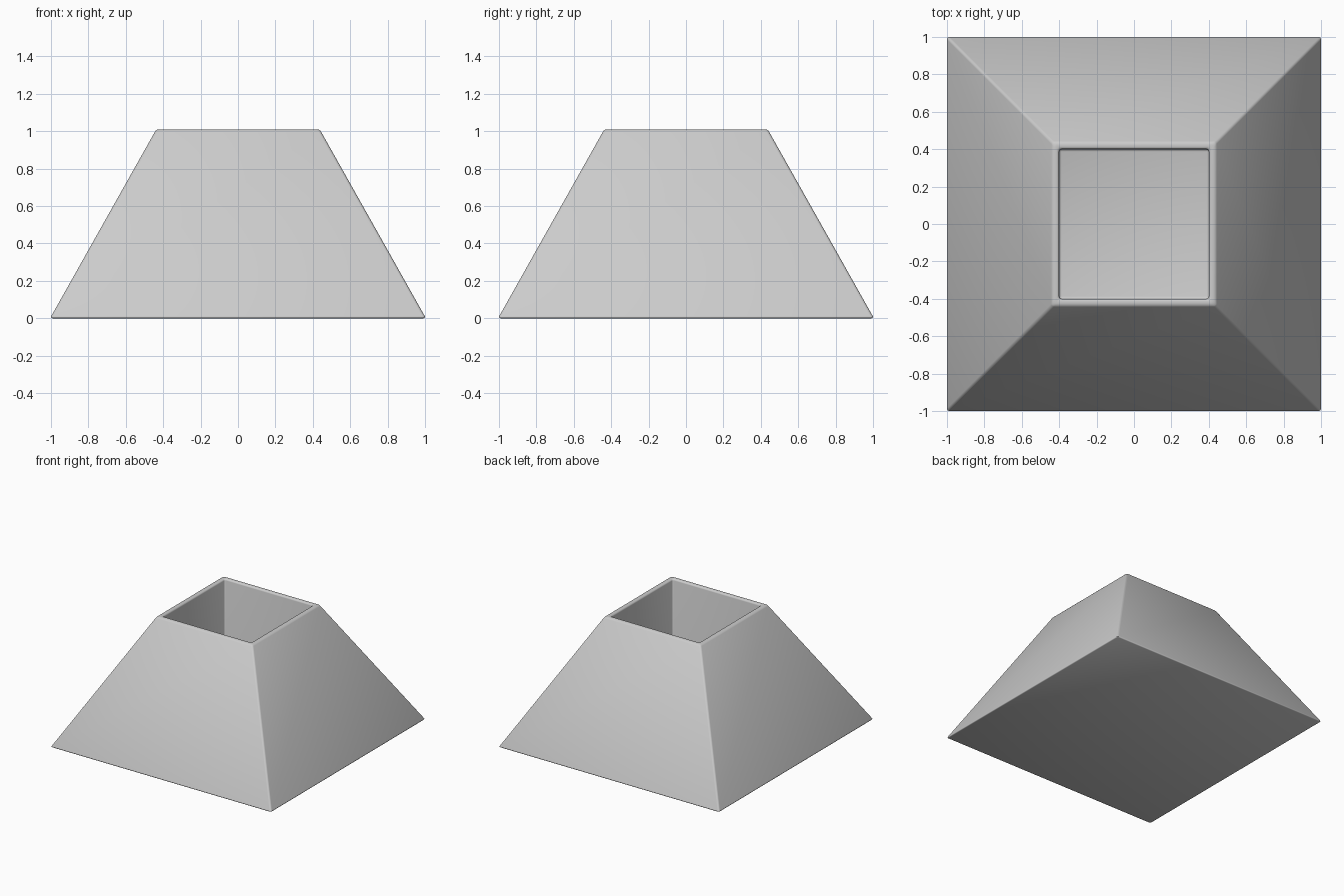
import bpy, bmesh

if "Cube" in bpy.data.objects:
    bpy.data.objects.remove(bpy.data.objects["Cube"])

H = 1.01        # overall height
FLOOR = 0.2     # height of the pit floor

bm = bmesh.new()

# Square rings: base, top rim outside, top rim inside, pit floor
def ring(half, z):
    return [bm.verts.new((sx * half, sy * half, z))
            for sx, sy in ((-1, -1), (1, -1), (1, 1), (-1, 1))]

rings = [ring(1.005, 0), ring(0.437, H), ring(0.4, H), ring(0.4, FLOOR)]
for a, b in zip(rings, rings[1:]):
    for i in range(4):
        j = (i + 1) % 4
        bm.faces.new((a[i], a[j], b[j], b[i]))
bm.faces.new(rings[0][::-1])   # underside
bm.faces.new(rings[-1])        # pit floor

# Small rounded edges all over
bmesh.ops.bevel(bm, geom=bm.edges[:], offset=0.013, offset_type='OFFSET',
                segments=3, profile=0.5, affect='EDGES', clamp_overlap=True)
bmesh.ops.recalc_face_normals(bm, faces=bm.faces[:])
for f in bm.faces:
    f.smooth = True

mesh = bpy.data.meshes.new("tapered_base_with_square_pit")
bm.to_mesh(mesh)
bm.free()
obj = bpy.data.objects.new("tapered_base_with_square_pit", mesh)
bpy.context.collection.objects.link(obj)
